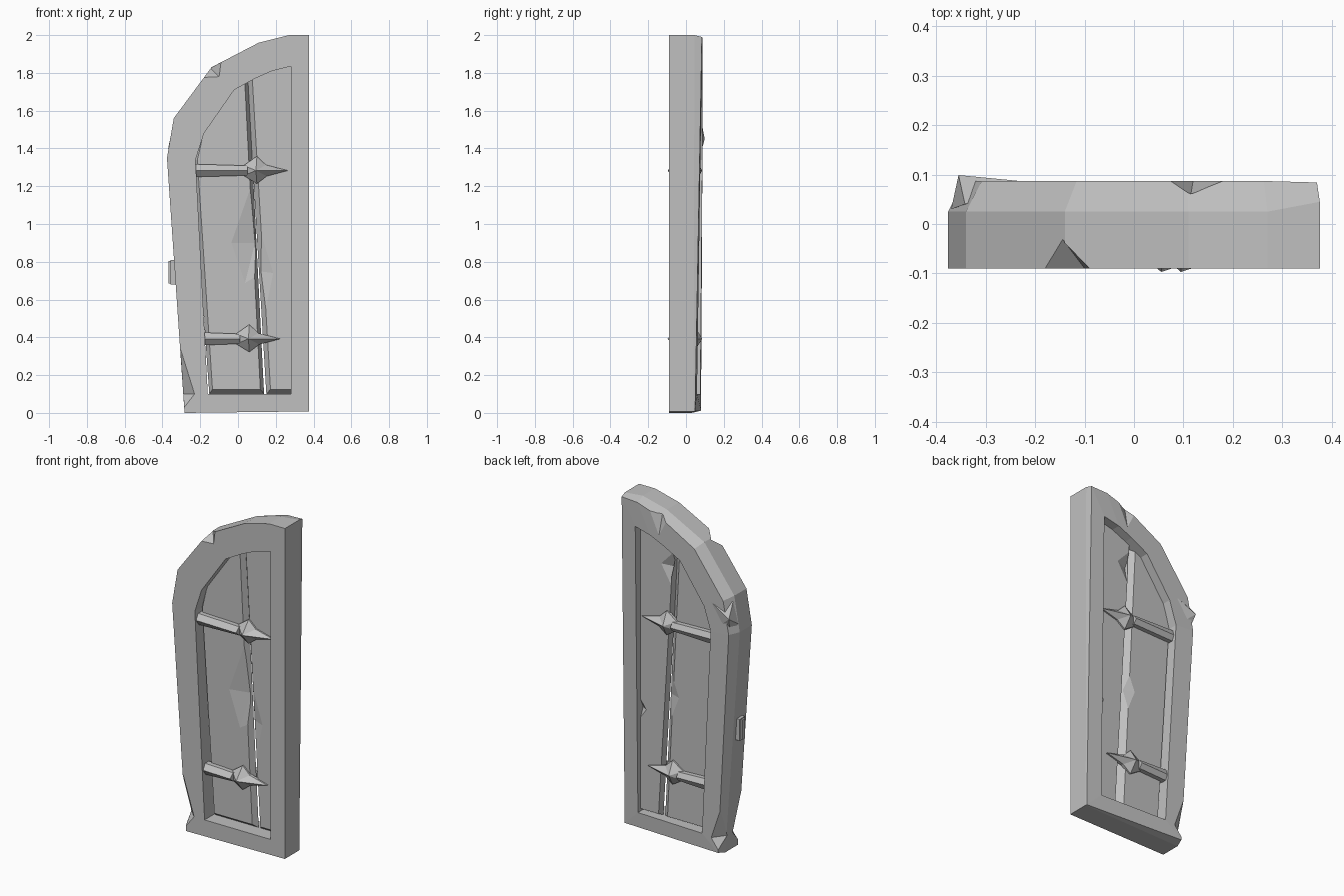
import bpy
import bmesh

old = bpy.data.objects.get("Cube")
if old:
    bpy.data.objects.remove(old)

stone = bpy.data.materials.new("plain_grey")
stone.use_nodes = True
GREY = (0.53, 0.53, 0.53, 1)
stone.diffuse_color = GREY
stone.node_tree.nodes["Principled BSDF"].inputs["Base Color"].default_value = GREY

FRONT, BACK = -0.09, 0.087


def finish(name, bm):
    bmesh.ops.recalc_face_normals(bm, faces=bm.faces)
    mesh = bpy.data.meshes.new(name)
    bm.to_mesh(mesh)
    bm.free()
    mesh.materials.append(stone)
    ob = bpy.data.objects.new(name, mesh)
    bpy.context.collection.objects.link(ob)
    return ob


def ring(outline, y):
    return [(x, y, z) for x, z in outline]


def loft(name, rings, closed=False):
    """Bridge equal rings; either cap the ends or join last to first."""
    bm = bmesh.new()
    loops = [[bm.verts.new(p) for p in r] for r in rings]
    n = len(loops[0])
    pairs = list(zip(loops, loops[1:]))
    if closed:
        pairs.append((loops[-1], loops[0]))
    else:
        bm.faces.new(loops[0])
        bm.faces.new(loops[-1])
    for a, b in pairs:
        for i in range(n):
            j = (i + 1) % n
            bm.faces.new((a[i], a[j], b[j], b[i]))
    return finish(name, bm)


def hull(name, points):
    bm = bmesh.new()
    verts = [bm.verts.new(p) for p in points]
    bmesh.ops.convex_hull(bm, input=verts)
    return finish(name, bm)


def chip(target, points):
    """Knock a faceted chip out of a part."""
    cutter = hull("chip_cutter", points)
    cutter.hide_render = True
    mod = target.modifiers.new("chip", 'BOOLEAN')
    mod.operation = 'DIFFERENCE'
    mod.solver = 'EXACT'
    mod.object = cutter
    bpy.context.view_layer.objects.active = target
    bpy.ops.object.modifier_apply(modifier=mod.name)
    bpy.data.objects.remove(cutter)


# Half-arch frame: chamfered rear outer edge, thinner at the hinge-side foot
outer = [(-0.283, 0), (0.376, 0.008), (0.376, 2), (0.27, 2), (0.11, 1.96),
         (-0.14, 1.83), (-0.34, 1.56), (-0.376, 1.35)]
inner = [(-0.16, 0.1), (0.28, 0.1), (0.28, 1.835), (0.18, 1.81), (0.09, 1.77),
         (-0.02, 1.71), (-0.18, 1.48), (-0.225, 1.34)]
shoulder_y = [0.03, 0.04, 0.045, 0.025, 0.025, 0.025, 0.025, 0.025]
rear_in = [0.12, 0.01, 0.06, 0.08, 0.14, 0.2, 0.2, 0.2]
rear_y = [0.08, 0.048, 0.084] + [BACK] * 5
inner_y = [0.076, 0.058, 0.084] + [BACK] * 5
shoulder = [(x, y, z) for (x, z), y in zip(outer, shoulder_y)]
rear = [(x + (u - x) * t, y, z + (v - z) * t)
        for (x, z), (u, v), t, y in zip(outer, inner, rear_in, rear_y)]
rear_inner = [(x, y, z) for (x, z), y in zip(inner, inner_y)]
frame = loft("frame", [ring(outer, FRONT), shoulder, rear,
                       rear_inner, ring(inner, FRONT)], closed=True)

# Chips on the frame: arch front, foot front, foot rear, arch rear
chip(frame, [(-0.18, FRONT, 1.776), (-0.10, FRONT, 1.78), (-0.09, FRONT, 1.856),
             (-0.145, -0.03, 1.825), (-0.25, -0.2, 1.98)])
chip(frame, [(-0.305, FRONT, 0.34), (-0.23, FRONT, 0.1), (-0.284, FRONT, 0.03),
             (-0.29, -0.03, 0.1), (-0.4, -0.2, 0.15)])
chip(frame, [(-0.29, 0.08, 0.28), (-0.21, 0.09, 0.09), (-0.27, 0.08, 0.03),
             (-0.288, 0.02, 0.1), (-0.42, 0.2, 0.14)])
chip(frame, [(0.06, 0.09, 1.93), (0.12, 0.09, 1.81), (0.19, 0.09, 1.965),
             (0.115, 0.06, 1.945), (0.08, 0.2, 2.1)])

# Raised splinter at the rear shoulder of the arch
hull("rear_splinter", [(-0.355, 0.099, 1.45), (-0.342, 0.04, 1.53),
                       (-0.37, 0.03, 1.4), (-0.2, 0.084, 1.53),
                       (-0.275, 0.08, 1.38), (-0.335, 0.06, 1.35)])

# Two slanted boards, both bevelled towards the seam that opens at the foot
PANEL = 0.033
left_face = [(-0.135, 0.125), (0.118, 0.125), (0.036, 1.75),
             (-0.02, 1.72), (-0.18, 1.49), (-0.215, 1.34)]
left_core = [(-0.152, 0.1), (0.138, 0.1), (0.054, 1.77),
             (-0.03, 1.73), (-0.19, 1.5), (-0.24, 1.34)]
left_rear = [(-0.14, 0.115), (0.1, 0.115), (0.018, 1.75),
             (-0.03, 1.72), (-0.18, 1.49), (-0.22, 1.34)]
right_face = [(0.172, 0.125), (0.3, 0.125), (0.3, 1.85), (0.18, 1.83), (0.075, 1.78)]
right_core = [(0.15, 0.1), (0.3, 0.1), (0.3, 1.85), (0.18, 1.83), (0.05, 1.77)]
right_rear = [(0.16, 0.115), (0.3, 0.115), (0.3, 1.85), (0.18, 1.83), (0.06, 1.77)]


def board(name, face, core, back):
    return loft(name, [ring(face, -PANEL), ring(core, 0), ring(back, PANEL)])


left_board = board("left_board", left_face, left_core, left_rear)
right_board = board("right_board", right_face, right_core, right_rear)

# Worn hollows along the board edges, front and rear
chip(left_board, [(0.065, -0.034, 1.2), (-0.04, -0.034, 0.9), (0.035, -0.034, 0.68),
                  (0.1, -0.034, 0.72), (0.09, -0.005, 0.9), (0.1, -0.1, 0.95)])
chip(right_board, [(0.11, -0.034, 1.0), (0.19, -0.034, 0.74), (0.14, -0.034, 0.5),
                   (0.11, -0.01, 0.75), (0.09, -0.1, 0.75)])
chip(right_board, [(0.05, 0.034, 1.73), (0.145, 0.034, 1.63), (0.08, 0.034, 1.52),
                   (0.07, 0.005, 1.62), (0.05, 0.1, 1.62)])
chip(right_board, [(0.29, 0.034, 0.65), (0.24, 0.034, 0.72), (0.29, 0.034, 0.79),
                   (0.29, 0.0, 0.72), (0.31, 0.1, 0.72)])
chip(left_board, [(0.1, 0.034, 1.05), (0.02, 0.034, 0.85), (0.11, 0.034, 0.62),
                  (0.11, 0.003, 0.85), (0.12, 0.1, 0.85)])

# Spear-ended strap hinges on both faces
head = [(0.03, 0.027), (0.1, 0.076), (0.148, 0.03), (0.265, 0),
        (0.152, -0.03), (0.1, -0.07), (0.03, -0.027)]


def strap(name, start, dx, z, side, ridge, peak):
    base, rim = side * 0.025, side * 0.042
    ends = []
    for x, half, lift in ((start, 0.034, -0.008), (dx + 0.05, 0.026, 0)):
        top, edge = side * (ridge + lift), side * 0.06
        ends.append([(x, base, z - half), (x, edge, z - half), (x, top, z),
                     (x, edge, z + half), (x, base, z + half)])
    loft(name + "_bar", ends)
    bm = bmesh.new()
    low = [bm.verts.new((x + dx, base, z + h)) for x, h in head]
    top = [bm.verts.new((x + dx, rim, z + h)) for x, h in head]
    tip = bm.verts.new((0.095 + dx, side * peak, z))
    bm.faces.new(low)
    for i in range(len(head)):
        j = (i + 1) % len(head)
        bm.faces.new((low[i], low[j], top[j], top[i]))
        bm.faces.new((top[i], top[j], tip))
    finish(name + "_head", bm)


for label, start, dx, z in (("upper", -0.232, 0, 1.283), ("lower", -0.19, -0.04, 0.392)):
    strap(label + "_front_strap", start, dx, z, -1, 0.09, 0.097)
    strap(label + "_rear_strap", start, dx, z, 1, 0.08, 0.086)


# Latch plate on the outer edge, with a raised tongue
def block(name, x0, x1, y0, y1, z0, z1):
    rect = [(x0, z0), (x1, z0), (x1, z1), (x0, z1)]
    loft(name, [ring(rect, y0), ring(rect, y1)])


block("latch_plate", -0.358, -0.31, -0.05, 0.0, 0.68, 0.81)
block("latch_tongue", -0.368, -0.33, -0.037, -0.013, 0.685, 0.805)
